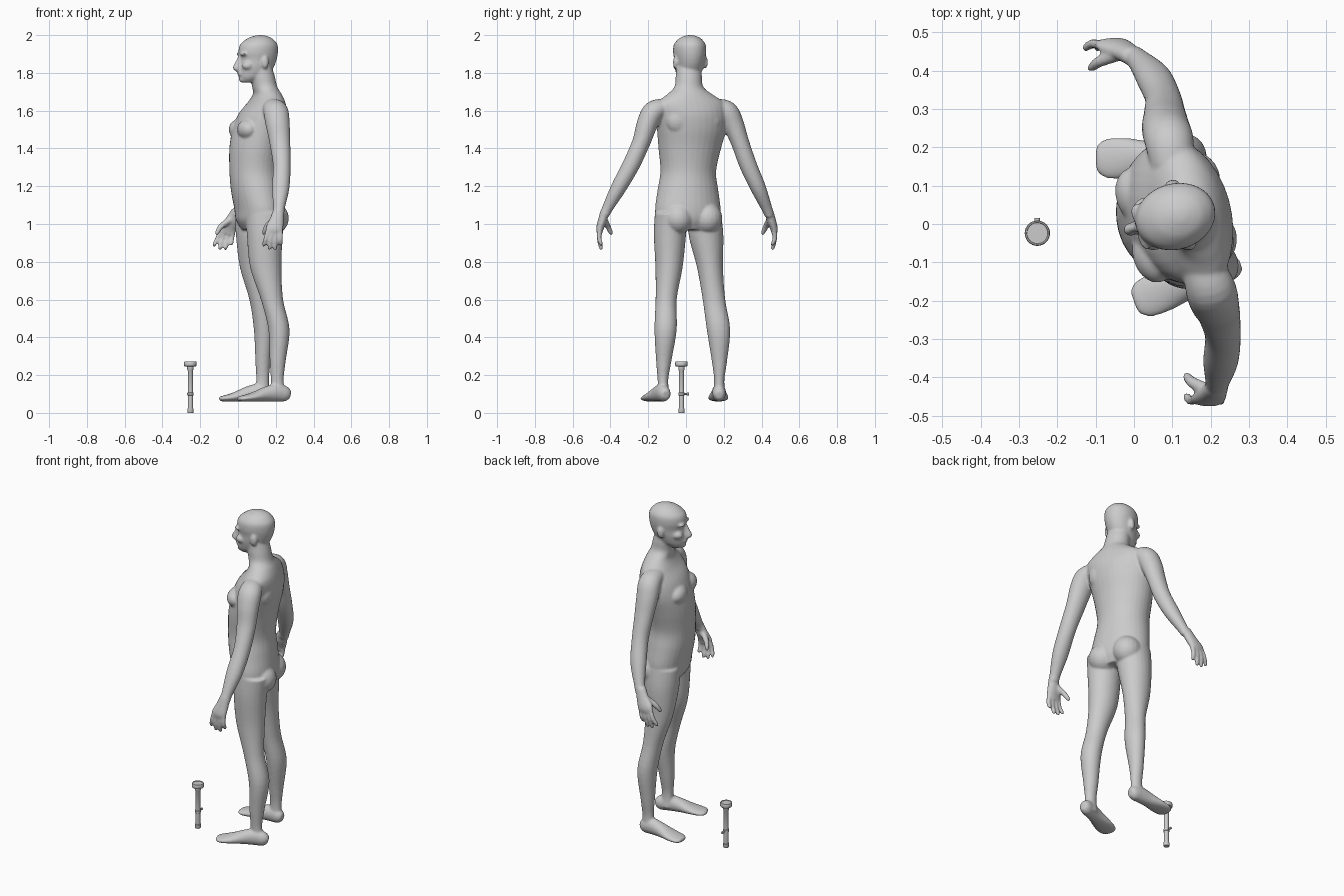
import bpy, bmesh, math
from mathutils import Vector, Matrix

YAW = math.radians(16)
F = Vector((-math.cos(YAW), -math.sin(YAW), 0))   # facing direction
L = Vector((-math.sin(YAW), math.cos(YAW), 0))    # sideways direction
Z = Vector((0, 0, 1))
X = Vector((1, 0, 0))
body = bmesh.new()


def P(f, l, z):
    """Point in the turned body frame."""
    return Vector((.11, .02, z)) + F * f + L * l


def spline(pts, n):
    out = []
    for i in range(len(pts) - 1):
        q = [Vector(pts[max(0, min(len(pts) - 1, i + k))]) for k in (-1, 0, 1, 2)]
        for s in range(n):
            t = s / n
            out.append(q[1] + .5 * t * (q[2] - q[0] + t * (2 * q[0] - 5 * q[1] + 4 * q[2] - q[3]
                       + t * (3 * (q[1] - q[2]) + q[3] - q[0]))))
    return out + [Vector(pts[-1])]


def tube(pts, ref, flat=False, sides=24, n=5):
    """Loft ellipses (x, y, z, radius along ref, other radius) along a smooth path."""
    pts = spline(pts, n)
    rings = []
    for i, p in enumerate(pts):
        t = (pts[min(i + 1, len(pts) - 1)] - pts[max(i - 1, 0)])
        t = Z if flat else Vector(t[:3]).normalized()
        u = (ref - t * ref.dot(t)).normalized()
        v = t.cross(u)
        c = Vector(p[:3])
        rings.append([body.verts.new(c + u * p[3] * math.cos(a) + v * p[4] * math.sin(a))
                      for a in (2 * math.pi * k / sides for k in range(sides))])
    for a, b in zip(rings, rings[1:]):
        for k in range(sides):
            j = (k + 1) % sides
            body.faces.new((a[k], a[j], b[j], b[k]))
    body.faces.new(rings[0])
    body.faces.new(rings[-1])


def blob(c, rf, rl, rz):
    m = Matrix((F * rf, L * rl, Z * rz)).transposed().to_4x4()
    bmesh.ops.create_uvsphere(body, u_segments=20, v_segments=12, radius=1,
                              matrix=Matrix.Translation(c) @ m)


# torso and neck
tube([(.115, .01, .97, .09, .14), (.112, .01, 1.02, .118, .168), (.11, .01, 1.08, .125, .177),
      (.095, .01, 1.18, .13, .163), (.086, .012, 1.28, .13, .149), (.092, .02, 1.4, .135, .168),
      (.11, .03, 1.5, .135, .187), (.13, .03, 1.58, .122, .195), (.15, .025, 1.64, .092, .185),
      (.155, .02, 1.685, .072, .125), (.142, .015, 1.725, .066, .078), (.13, .015, 1.78, .065, .07),
      (.12, .015, 1.83, .06, .066)], F, True, 32)
for s in (-1, 1):
    blob(P(.085, s * .08, 1.5), .054, .075, .055)     # chest muscle
    blob(P(-.075, s * .08, 1.55), .055, .075, .08)    # shoulder blade
    blob(P(-.055, s * .08, 1.03), .085, .08, .085)    # buttock

# head
rows = [(1.75, .055, .036, .03), (1.77, .043, .06, .05), (1.79, .027, .08, .062),
        (1.83, .014, .094, .074), (1.87, .003, .099, .08), (1.91, .003, .106, .086),
        (1.95, 0, .1, .083), (1.98, -.005, .07, .06), (1.993, -.008, .042, .036),
        (2.0, -.01, .015, .013)]
tube([(*P(f, 0, z), a, b) for z, f, a, b in rows], F, True, 32)
tube([(*P(.1, 0, 1.89), .012, .012), (*P(.112, 0, 1.86), .016, .012),
      (*P(.124, 0, 1.827), .02, .017), (*P(.112, 0, 1.81), .018, .018)], F, True, 12)   # nose
blob(P(.125, 0, 1.824), .017, .014, .012)
blob(P(.099, 0, 1.795), .018, .027, .014)     # mouth
blob(P(.086, 0, 1.767), .023, .026, .02)      # chin
for s in (-1, 1):
    blob(P(.094, s * .032, 1.9), .018, .032, .011)     # brow
    blob(P(.07, s * .045, 1.838), .034, .026, .024)    # cheek
    blob(P(-.012, s * .082, 1.856), .02, .013, .034)   # ear


def hand(w, s, d):
    """Palm, four fingers and a thumb hanging from wrist w; s is the side, d the forward swing."""
    def at(x, y, z):
        return w + Vector((x, s * y, z))
    tube([(*at(0, -.002, .02), .03, .024), (*at(d * .45, .012, -.03), .038, .024),
          (*at(d, .026, -.075), .047, .02), (*at(d * 1.2, .027, -.1), .042, .014)], X, False, 16)
    for k, drop in enumerate((-.17, -.187, -.188, -.165)):
        o = (k - 1.5) * .026
        tube([(*at(d + o * .85, .026, -.075), .012, .013), (*at(d * 1.3 + o, .03, -.125), .012, .013),
              (*at(d * 1.5 + o * 1.15, .02, drop + .012), .011, .011),
              (*at(d * 1.5 + o * 1.15, .016, drop), .006, .006)], X, False, 10, 4)
    tube([(*at(d * .3 - .01, .005, -.02), .018, .018), (*at(d * .8 - .042, -.015, -.06), .016, .016),
          (*at(d - .055, -.032, -.095), .012, .012), (*at(d - .058, -.036, -.108), .007, .007)],
         X, False, 10, 4)


# arms
tube([(.1, .15, 1.62, .055, .045), (.092, .215, 1.595, .064, .058), (.083, .25, 1.53, .063, .056),
      (.08, .287, 1.43, .055, .048), (.075, .33, 1.31, .047, .046), (.05, .383, 1.19, .046, .041),
      (.012, .427, 1.085, .031, .029), (-.005, .44, 1.05, .032, .026)], X)
hand(Vector((-.005, .44, 1.05)), 1, -.05)
tube([(.18, -.11, 1.62, .055, .045), (.2, -.17, 1.595, .066, .058), (.21, -.205, 1.53, .064, .056),
      (.222, -.238, 1.43, .055, .048), (.232, -.292, 1.31, .047, .046), (.226, -.358, 1.19, .046, .041),
      (.217, -.415, 1.085, .031, .029), (.215, -.43, 1.05, .032, .026)], X)
hand(Vector((.215, -.43, 1.05)), -1, -.022)

# legs
tube([(.09, .1, 1.06, .105, .085), (.086, .106, .94, .097, .092), (.09, .127, .77, .08, .069),
      (.115, .148, .6, .055, .06), (.137, .172, .44, .053, .062), (.132, .177, .27, .04, .04),
      (.13, .176, .17, .034, .027), (.125, .176, .09, .042, .034)], X, True)
tube([(.145, -.08, 1.06, .105, .085), (.142, -.085, .94, .095, .085), (.147, -.09, .77, .083, .072),
      (.18, -.105, .6, .059, .056), (.217, -.108, .44, .056, .059), (.21, -.118, .27, .042, .04),
      (.208, -.122, .17, .034, .028), (.212, -.118, .09, .042, .033)], X, True)

# feet
for heel, toe in ((Vector((.175, .176)), Vector((-.1, .17))), (Vector((.275, -.105)), Vector((.0, -.203)))):
    prof = [(0, .095, .022, .02), (.08, .1, .04, .033), (.25, .107, .047, .037), (.45, .1, .04, .041),
            (.7, .085, .025, .053), (.88, .077, .017, .053), (.97, .075, .013, .04), (1, .074, .008, .024)]
    tube([(*heel.lerp(toe, t), z, h, w) for t, z, h, w in prof], Z)

# fuse all parts into one smooth skin
bmesh.ops.recalc_face_normals(body, faces=body.faces)
mesh = bpy.data.meshes.new("human_figure")
body.to_mesh(mesh)
body.free()
fig = bpy.data.objects.new("human_figure", mesh)
bpy.context.collection.objects.link(fig)
rm = fig.modifiers.new("fuse", 'REMESH')
rm.mode = 'VOXEL'
rm.voxel_size = .006
rm.use_smooth_shade = True
sm = fig.modifiers.new("soften", 'SMOOTH')
sm.factor = .5
sm.iterations = 8

# standing post with round cap, turned from a profile
profile = [(0, 0), (.015, 0), (.0165, .003), (.0165, .022), (.014, .024), (.014, .092), (.017, .094),
           (.017, .106), (.014, .108), (.014, .225), (.017, .23), (.017, .245), (.031, .247),
           (.033, .25), (.033, .268), (.031, .271), (.028, .271), (.027, .268), (0, .268)]
bm = bmesh.new()
vs = [bm.verts.new((r, 0, z)) for r, z in profile]
es = [bm.edges.new(p) for p in zip(vs, vs[1:])]
bmesh.ops.spin(bm, geom=vs + es, axis=(0, 0, 1), cent=(0, 0, 0), angle=2 * math.pi, steps=32)
bmesh.ops.remove_doubles(bm, verts=bm.verts, dist=1e-5)
bmesh.ops.recalc_face_normals(bm, faces=bm.faces)
mesh = bpy.data.meshes.new("post")
bm.to_mesh(mesh)
bm.free()
post = bpy.data.objects.new("post", mesh)
post.location = (-.252, -.024, 0)
bpy.context.collection.objects.link(post)

# side pin with a button end
for name, r, y0, y1 in (("side_pin", .004, -.015, .01), ("pin_button", .007, .006, .016)):
    bpy.ops.mesh.primitive_cylinder_add(vertices=16, radius=r, depth=y1 - y0,
                                        location=(-.252, (y0 + y1) / 2, .1), rotation=(math.pi / 2, 0, 0))
    bpy.context.object.name = name

for o in bpy.data.objects:
    if o != fig:
        bpy.context.view_layer.objects.active = o
        bpy.ops.object.select_all(action='DESELECT')
        o.select_set(True)
        bpy.ops.object.shade_smooth_by_angle(angle=math.radians(35))
